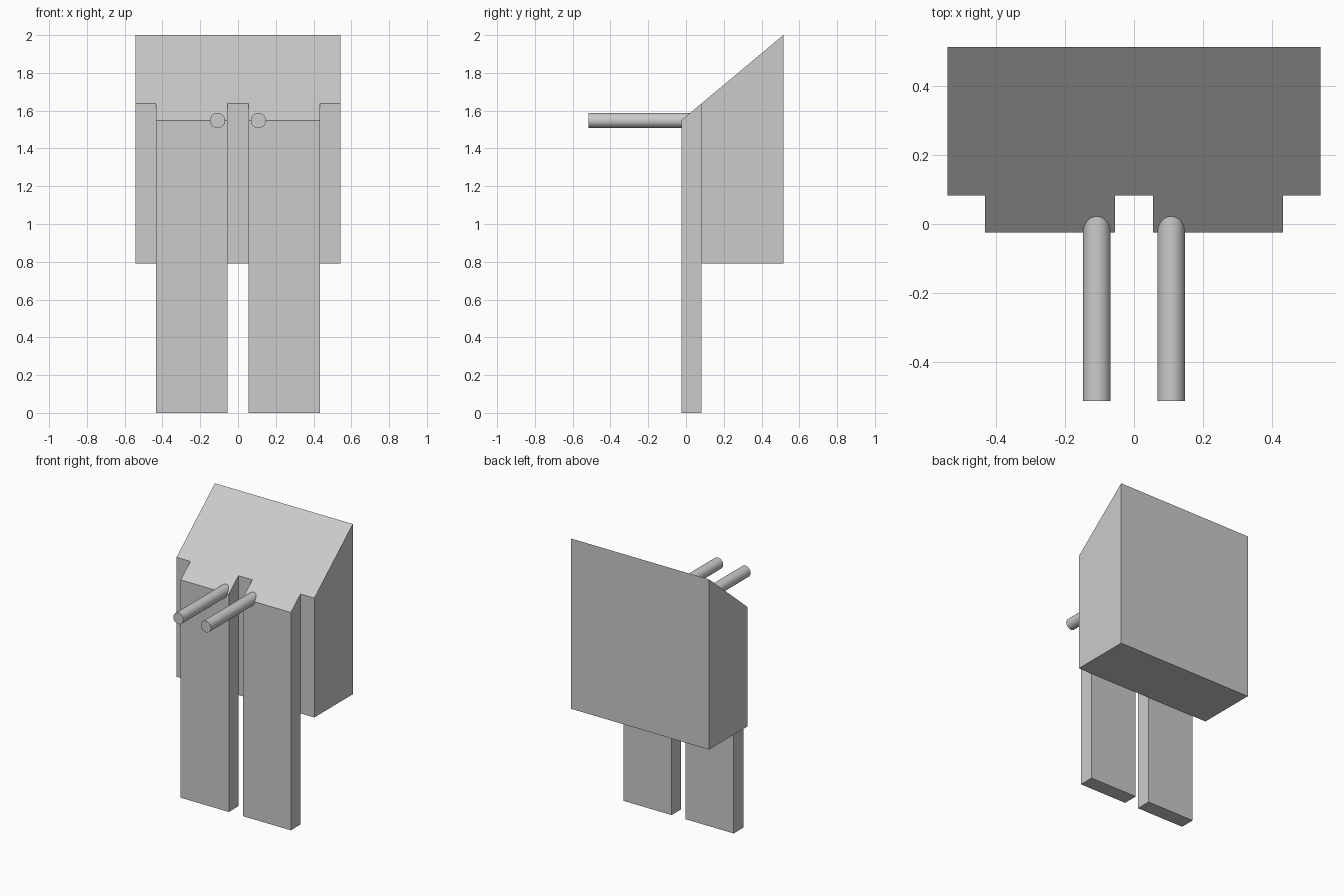
import bpy
import math

cube = bpy.data.objects.get("Cube")
if cube:
    bpy.data.objects.remove(cube, do_unlink=True)

# Single plain grey
grey = bpy.data.materials.new("light_grey")
grey.use_nodes = True
COLOUR = (0.6, 0.6, 0.6, 1)
grey.diffuse_color = COLOUR
grey.node_tree.nodes["Principled BSDF"].inputs["Base Color"].default_value = COLOUR

# Depths of the front, the dividing plane and the back
FRONT, MIDDLE, BACK = -0.025, 0.083, 0.515
TOP = 2.0
SLOPE = 0.836


def roof(y):
    """Height of the sloping top at depth y."""
    return TOP - SLOPE * (BACK - y)


def sloped_block(name, x0, x1, y0, y1, base):
    """Side profile with a slanted top, extruded across x."""
    profile = [(y0, base), (y1, base), (y1, roof(y1)), (y0, roof(y0))]
    n = len(profile)
    verts = [(x, y, z) for x in (x0, x1) for y, z in profile]
    faces = [tuple(reversed(range(n))), tuple(range(n, 2 * n))]
    faces += [(i, (i + 1) % n, n + (i + 1) % n, n + i) for i in range(n)]
    mesh = bpy.data.meshes.new(name)
    mesh.from_pydata(verts, [], faces)
    mesh.materials.append(grey)
    obj = bpy.data.objects.new(name, mesh)
    bpy.context.collection.objects.link(obj)
    return obj


# Main body
sloped_block("body", -0.542, 0.542, MIDDLE, BACK, 0.79)

for side, s in (("left", 1), ("right", -1)):
    # Flat leg running up the front of the body
    x0, x1 = sorted((s * 0.055, s * 0.433))
    sloped_block(side + "_leg", x0, x1, FRONT, MIDDLE, 0)

    # Rod pointing forward, sunk into the leg
    start, end = -0.515, 0.05
    bpy.ops.mesh.primitive_cylinder_add(
        vertices=48, radius=0.04, depth=end - start,
        location=(s * 0.108, (start + end) / 2, 1.548),
        rotation=(math.pi / 2, 0, 0))
    rod = bpy.context.object
    rod.name = side + "_rod"
    rod.data.materials.append(grey)
    bpy.ops.object.shade_smooth_by_angle(angle=math.radians(40))
